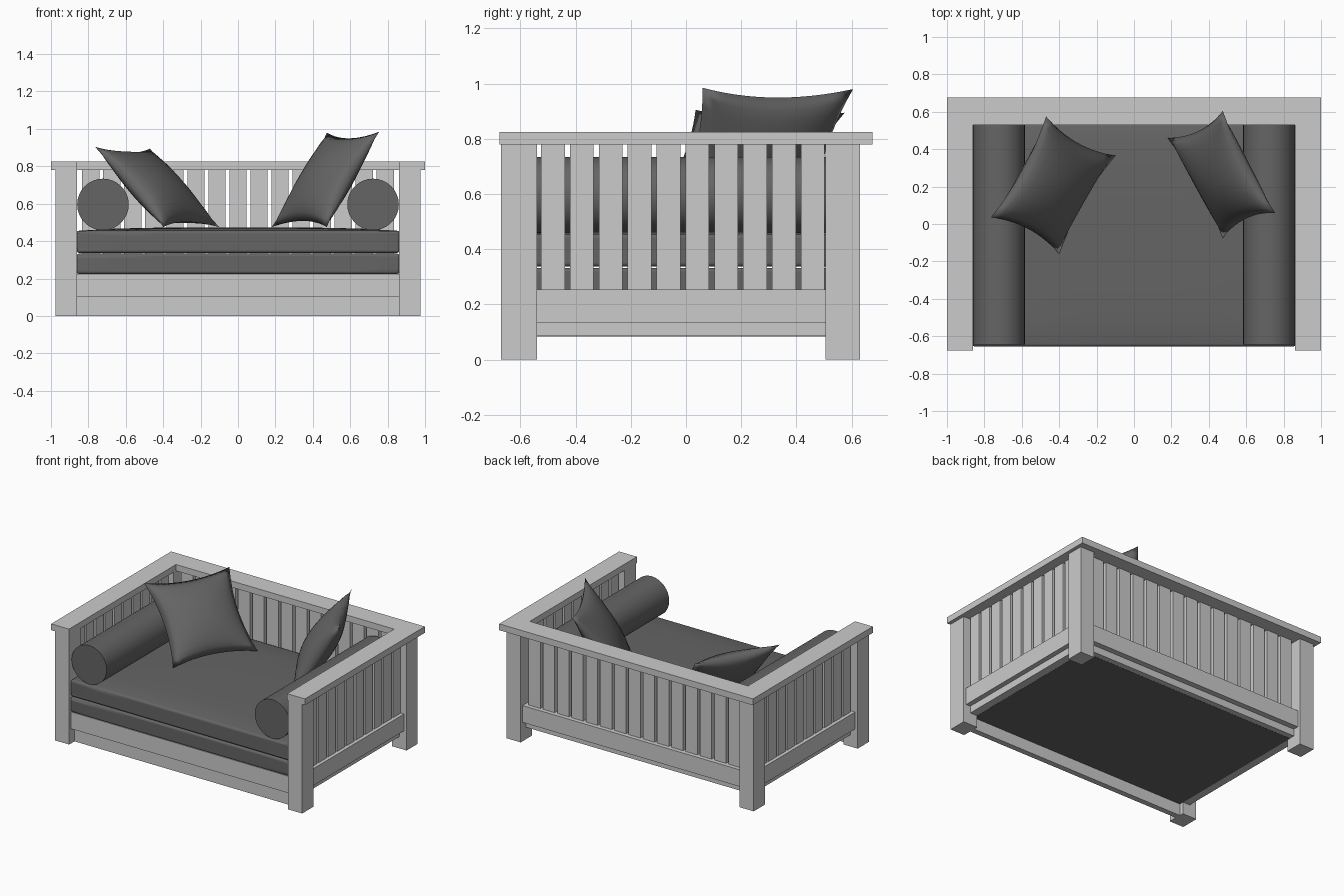
import bpy, bmesh
from math import pi
from mathutils import Vector

if "Cube" in bpy.data.objects:
    bpy.data.objects.remove(bpy.data.objects["Cube"])

fabric = bpy.data.materials.new("dark_fabric")
fabric.diffuse_color = (0.13, 0.13, 0.13, 1)
fabric.use_nodes = True
fabric.node_tree.nodes["Principled BSDF"].inputs["Base Color"].default_value = fabric.diffuse_color


def finish(name, bm, mat=None, smooth=False):
    bmesh.ops.recalc_face_normals(bm, faces=bm.faces)
    me = bpy.data.meshes.new(name)
    bm.to_mesh(me)
    bm.free()
    ob = bpy.data.objects.new(name, me)
    bpy.context.collection.objects.link(ob)
    if mat:
        me.materials.append(mat)
    if smooth:
        for p in me.polygons:
            p.use_smooth = True
    return ob


def add_box(bm, x, y, z):
    vs = bmesh.ops.create_cube(bm, size=1)["verts"]
    for v in vs:
        v.co = Vector([(r[0] + r[1]) / 2 + c * (r[1] - r[0]) for r, c in zip((x, y, z), v.co)])


def boxes(name, specs, mat=None):
    bm = bmesh.new()
    for s in specs:
        add_box(bm, *s)
    return finish(name, bm, mat)


def both(x, y, z):
    return [(x, y, z), ((-x[1], -x[0]), y, z)]


# Corner posts
boxes("front_posts", both((.862, .975), (-.67, -.54), (0, .78)))
boxes("back_posts", both((.862, .975), (.505, .63), (0, .78)))

# U-shaped top rail
bm = bmesh.new()
outline = [(-1, -.675), (-.86, -.675), (-.86, .53), (.86, .53),
           (.86, -.675), (1, -.675), (1, .675), (-1, .675)]
f = bm.faces.new([bm.verts.new((x, y, .78)) for x, y in outline])
r = bmesh.ops.extrude_face_region(bm, geom=[f])
bmesh.ops.translate(bm, vec=(0, 0, .045), verts=[v for v in r["geom"] if isinstance(v, bmesh.types.BMVert)])
finish("top_rail", bm)

# Slats
side = []
for i in range(10):
    y = -.525 + i * .1046
    side += both((.9, .93), (y, y + .086), (.25, .785))
boxes("side_slats", side)
boxes("back_slats", [((i * .1125 - .046, i * .1125 + .046), (.55, .58), (.25, .785)) for i in range(-7, 8)])

# Lower rails and the recessed frame beneath them
boxes("side_rails", both((.875, .955), (-.545, .51), (.135, .255)))
boxes("back_rail", [((-.865, .865), (.53, .61), (.135, .255))])
boxes("front_rail", [((-.865, .865), (-.65, -.61), (.105, .225))])
boxes("kick_board", [((-.865, .865), (-.61, -.57), (0, .105))])
boxes("base_frame", both((.84, .92), (-.57, .53), (.085, .137)) + [((-.865, .865), (.5, .57), (.085, .137))])
boxes("base_panel", [((-.865, .865), (-.6, .53), (.084, .12))], fabric)


# Seat cushions: softly bevelled slabs, the upper one crowned
def cushion(name, z0, z1, crown, bevel):
    bm = bmesh.new()
    add_box(bm, (-.864, .864), (-.655, .535), (z0, z1))
    bmesh.ops.subdivide_edges(bm, edges=bm.edges[:], cuts=7, use_grid_fill=True)
    for v in bm.verts:
        if v.co.z > z1 - .001:
            u, w = v.co.x / .864, (v.co.y + .06) / .595
            v.co.z += crown * (1 - u ** 4) * (1 - w ** 4)
    ob = finish(name, bm, fabric, True)
    m = ob.modifiers.new("soft_edges", 'BEVEL')
    m.width, m.segments, m.limit_method, m.angle_limit = bevel, 4, 'ANGLE', 1.0
    return ob


cushion("lower_cushion", .225, .333, 0, .015)
cushion("seat_cushion", .337, .455, .018, .03)

# Bolsters
for s, n in ((-1, "left_bolster"), (1, "right_bolster")):
    bpy.ops.mesh.primitive_cylinder_add(vertices=32, radius=.138, depth=1.18,
                                        location=(s * .722, -.055, .596), rotation=(pi / 2, 0, 0))
    ob = bpy.context.object
    ob.name = n
    ob.data.materials.append(fabric)
    bpy.ops.object.shade_smooth_by_angle()


# Throw pillows: pinched square spanning four corners, puffed both ways
def pillow(name, a, b, c, d, puff=.095, n=16):
    a, b, c, d = map(Vector, (a, b, c, d))
    normal = (b - a).cross(d - a).normalized()
    bm = bmesh.new()
    for sign in (1, -1):
        grid = []
        for i in range(n + 1):
            u = 2 * i / n - 1
            row = []
            for j in range(n + 1):
                v = 2 * j / n - 1
                p = (1 + u * (1 - .13 * (1 - v * v))) / 2
                q = (1 + v * (1 - .13 * (1 - u * u))) / 2
                co = a.lerp(b, p).lerp(d.lerp(c, p), q)
                t = puff * max(0, (1 - u * u) * (1 - v * v)) ** .6
                row.append(bm.verts.new(co + normal * sign * t))
            grid.append(row)
        for i in range(n):
            for j in range(n):
                bm.faces.new((grid[i][j], grid[i + 1][j], grid[i + 1][j + 1], grid[i][j + 1]))
    bmesh.ops.remove_doubles(bm, verts=bm.verts, dist=.0005)
    finish(name, bm, fabric, True)


pillow("left_pillow", (-.765, .035, .905), (-.47, .575, .895), (-.10, .365, .475), (-.40, -.16, .475))
pillow("right_pillow", (.755, .06, .985), (.475, .605, .98), (.18, .46, .475), (.475, -.075, .475))
